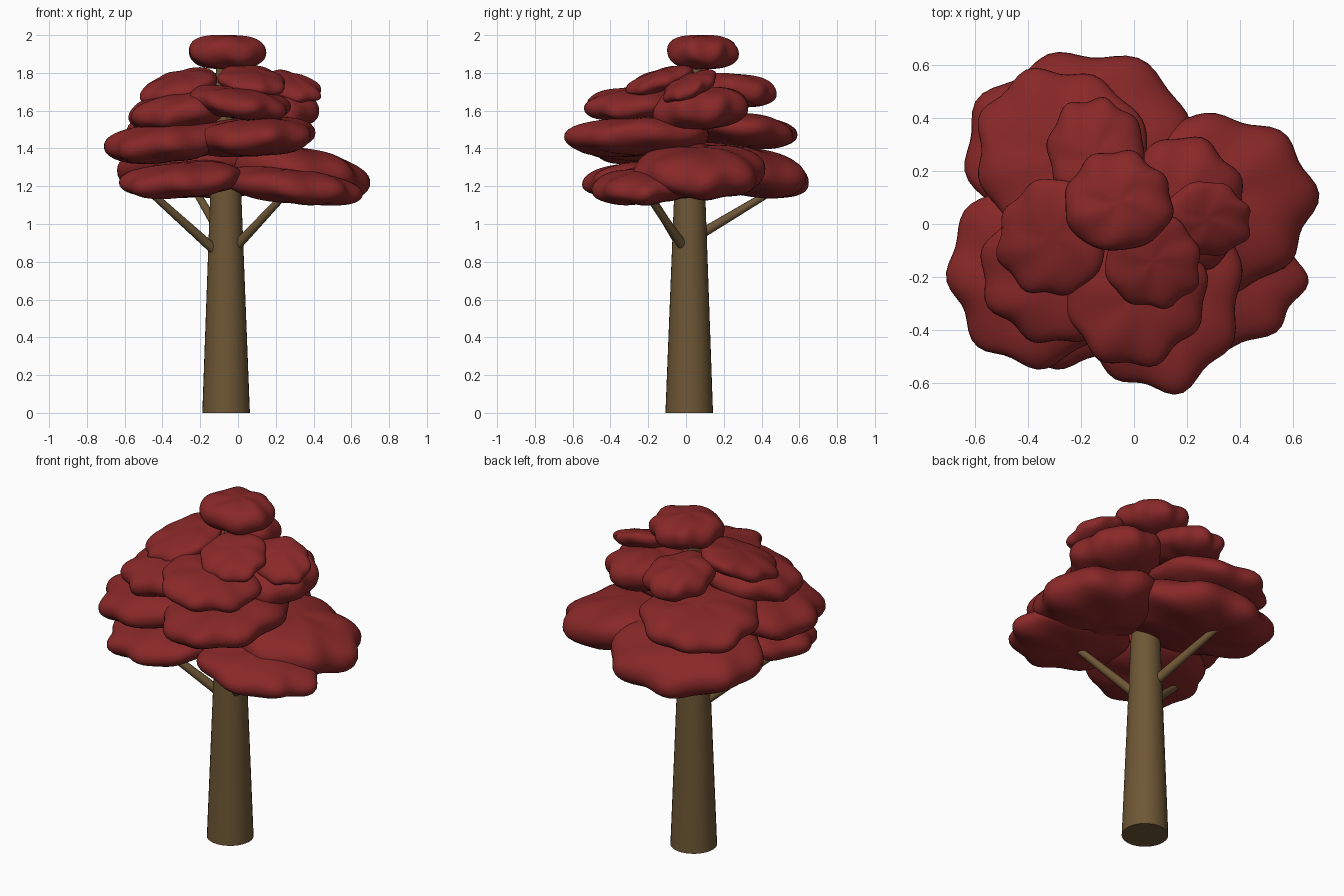
import bpy, bmesh, math, random
from mathutils import Vector

if "Cube" in bpy.data.objects:
    bpy.data.objects.remove(bpy.data.objects["Cube"])

random.seed(4)


def material(name, rgb):
    m = bpy.data.materials.new(name)
    m.diffuse_color = (*rgb, 1)
    m.use_nodes = True
    m.node_tree.nodes["Principled BSDF"].inputs["Base Color"].default_value = m.diffuse_color
    return m


RED = material("dark red leaves", (0.25, 0.021, 0.021))
BROWN = material("brown bark", (0.155, 0.095, 0.036))


def finish(name, bm, mat, angle):
    bmesh.ops.recalc_face_normals(bm, faces=bm.faces)
    mesh = bpy.data.meshes.new(name)
    bm.to_mesh(mesh)
    bm.free()
    mesh.materials.append(mat)
    ob = bpy.data.objects.new(name, mesh)
    bpy.context.collection.objects.link(ob)
    bpy.context.view_layer.objects.active = ob
    ob.select_set(True)
    bpy.ops.object.shade_smooth_by_angle(angle=math.radians(angle))
    ob.select_set(False)


def limb(name, a, b, r1, r2, sides):
    """Tapered cylinder from a to b."""
    a, b = Vector(a), Vector(b)
    bm = bmesh.new()
    bmesh.ops.create_cone(bm, cap_ends=True, segments=sides, radius1=r1,
                          radius2=r2, depth=(b - a).length)
    rot = Vector((0, 0, 1)).rotation_difference(b - a).to_matrix().to_4x4()
    bmesh.ops.transform(bm, matrix=rot, verts=bm.verts)
    bmesh.ops.translate(bm, vec=(a + b) / 2, verts=bm.verts)
    finish(name, bm, BROWN, 40)


def fit(values, lo, hi):
    """Linear map that stretches the values to the range lo..hi."""
    a, b = min(values), max(values)
    return [lo + (v - a) / (b - a) * (hi - lo) for v in values]


def leaf_pad(name, xr, yr, z, thick, slope):
    """Flattened ball with a lobed rim, fitted to x and y ranges and sheared."""
    cx, cy = sum(xr) / 2, sum(yr) / 2
    out = math.atan2(cy - 0.02, cx + 0.07)              # direction away from the trunk
    p1, p2, p3 = (random.uniform(0, 6.28) for _ in range(3))
    bm = bmesh.new()
    bmesh.ops.create_uvsphere(bm, u_segments=64, v_segments=24, radius=1)
    xs, ys, zs = [], [], []
    for v in bm.verts:
        x, y, h = v.co
        t = math.atan2(y, x)
        rim = min(1, math.hypot(x, y))
        lobe = 0.03 + 0.025 * math.cos(t - out)         # deeper lobes on the outer side
        k = 1 + rim * (lobe * math.sin(8 * t + p1) + 0.03 * math.sin(3 * t + p2))
        k *= rim ** -0.25 if rim > 0.01 else 1          # fuller, rounder edge
        xs.append(x * k)
        ys.append(y * k)
        h = math.copysign(abs(h) ** 0.9, h)
        zs.append(thick * (h + 0.1 * rim * math.sin(5 * t + p3 + 3 * rim)))
    xs, ys = fit(xs, *xr), fit(ys, *yr)
    for v, x, y, h in zip(bm.verts, xs, ys, zs):
        v.co = (x, y, z + h + slope[0] * (x - cx) + slope[1] * (y - cy))
    finish(name, bm, RED, 80)


# Trunk with a thin leader, and three branches
limb("trunk", (-0.063, 0.017, 0), (-0.065, 0.02, 1.30), 0.126, 0.077, 32)
limb("leader", (-0.065, 0.02, 1.25), (-0.085, 0.05, 1.87), 0.07, 0.03, 24)
limb("branch_left", (-0.10, 0.0, 0.84), (-0.50, -0.22, 1.20), 0.027, 0.018, 12)
limb("branch_right", (-0.03, 0.0, 0.86), (0.27, -0.22, 1.18), 0.027, 0.018, 12)
limb("branch_back", (-0.08, 0.05, 0.93), (-0.24, 0.50, 1.20), 0.027, 0.018, 12)

# Leaf pads, tier by tier: x range, y range, height, half thickness, slopes
PADS = {
    "lower_leaves": [
        ((-0.08, 0.66), (-0.50, 0.04), 1.20, 0.09, (-0.10, 0.06)),
        ((-0.06, 0.70), (-0.28, 0.42), 1.275, 0.13, (-0.14, 0.0)),
        ((-0.64, 0.22), (-0.10, 0.65), 1.285, 0.13, (0.0, -0.15)),
        ((-0.63, 0.03), (-0.55, 0.08), 1.235, 0.09, (0.07, 0.08)),
    ],
    "middle_leaves": [
        ((-0.71, -0.02), (-0.55, 0.16), 1.435, 0.105, (0.10, 0.05)),
        ((-0.25, 0.41), (-0.645, 0.12), 1.46, 0.10, (0.05, 0.03)),
        ((-0.59, 0.05), (-0.05, 0.59), 1.50, 0.09, (0.05, -0.10)),
    ],
    "upper_leaves": [
        ((-0.58, -0.05), (-0.45, 0.10), 1.60, 0.095, (0.12, 0.08)),
        ((-0.26, 0.28), (-0.54, 0.0), 1.64, 0.08, (-0.12, 0.08)),
        ((-0.06, 0.43), (-0.18, 0.33), 1.61, 0.11, (-0.04, 0.08)),
        ((-0.33, 0.04), (0.04, 0.48), 1.71, 0.085, (0.0, -0.08)),
    ],
    "high_leaves": [
        ((-0.52, -0.11), (-0.27, 0.17), 1.73, 0.065, (0.22, 0.20)),
        ((-0.11, 0.25), (-0.32, 0.04), 1.76, 0.055, (-0.10, 0.28)),
        ((0.10, 0.44), (-0.12, 0.16), 1.73, 0.055, (-0.18, 0.35)),
    ],
    "top_leaves": [((-0.26, 0.15), (-0.10, 0.28), 1.91, 0.09, (-0.02, 0.0))],
}
for tier, pads in PADS.items():
    for i, pad in enumerate(pads, 1):
        leaf_pad(f"{tier}_{i}", *pad)
